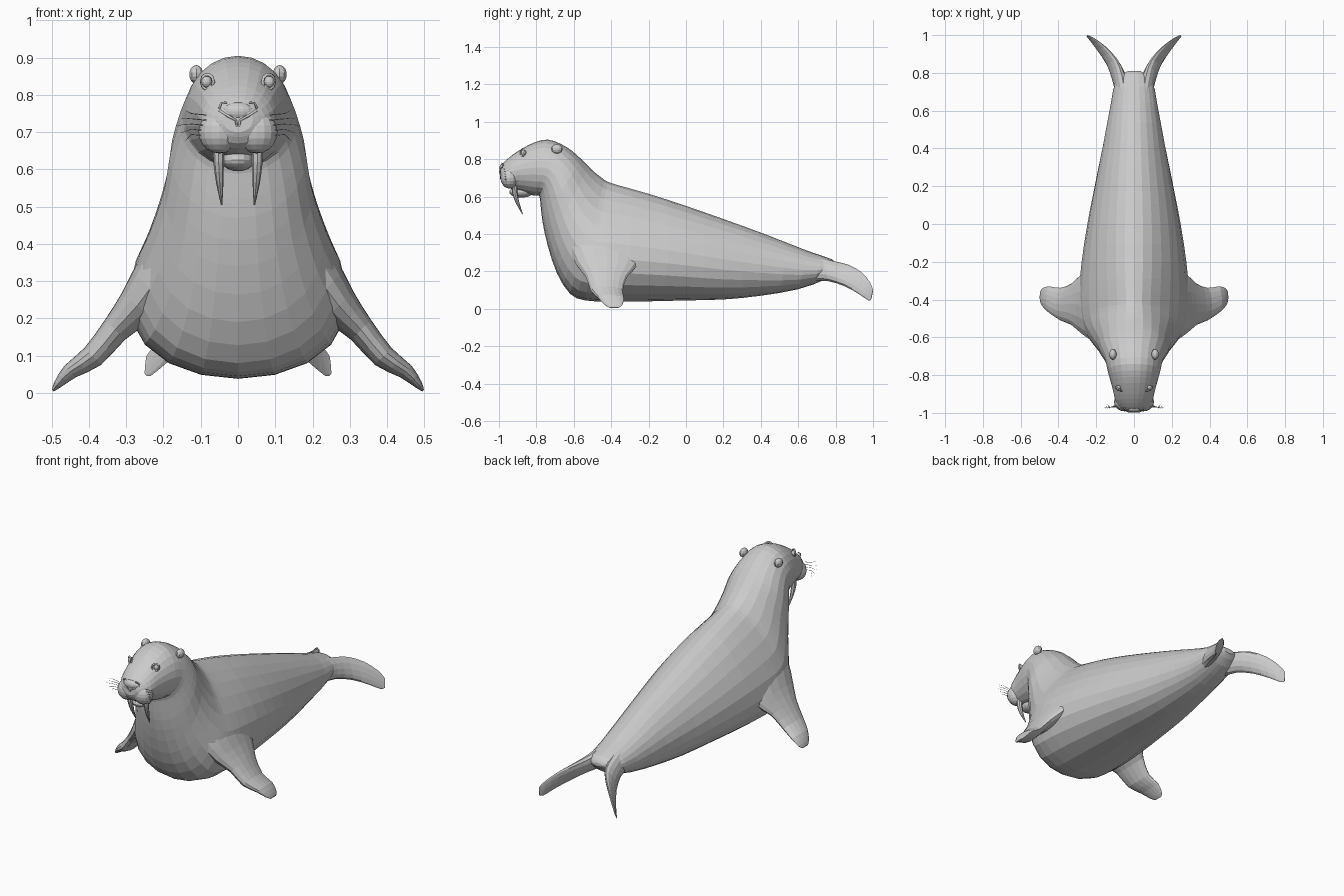
import bpy, bmesh
from math import sin, cos, pi
from mathutils import Vector, Matrix

if "Cube" in bpy.data.objects:
    bpy.data.objects.remove(bpy.data.objects["Cube"])


def finish(name, bm, mirror=False):
    bmesh.ops.recalc_face_normals(bm, faces=bm.faces)
    me = bpy.data.meshes.new(name)
    bm.to_mesh(me)
    bm.free()
    ob = bpy.data.objects.new(name, me)
    bpy.context.collection.objects.link(ob)
    if mirror:
        ob.modifiers.new("mirror", 'MIRROR').use_mirror_merge = False
    return ob


def refine(st, m):
    # Catmull-Rom interpolation of whole station tuples
    out = []
    for i in range(len(st) - 1):
        quad = [st[max(0, min(len(st) - 1, i + d))] for d in (-1, 0, 1, 2)]
        for s in range(m):
            t = s / m
            out.append(tuple(
                0.5 * (2 * b + (c - a) * t + (2 * a - 5 * b + 4 * c - d) * t * t
                       + (3 * b - a - 3 * c + d) * t ** 3)
                for a, b, c, d in zip(*quad)))
    out.append(st[-1])
    return out


def ring(a, b, side, w, k=0.0, n=24):
    # oval from point a to point b; k > 0 makes it heavier near a
    a, b, side = Vector(a), Vector(b), Vector(side).normalized()
    pts = []
    for i in range(n):
        t = 2 * pi * i / n
        pts.append(a.lerp(b, (1 - cos(t)) / 2) + side * (w * sin(t) * (1 + k * cos(t))))
    return pts


def loft(name, rings, mirror=False):
    bm = bmesh.new()
    rows = [[bm.verts.new(p) for p in r] for r in rings]
    n = len(rows[0])
    for r, q in zip(rows, rows[1:]):
        for i in range(n):
            j = (i + 1) % n
            bm.faces.new((r[i], r[j], q[j], q[i]))
    bm.faces.new(rows[0])
    bm.faces.new(rows[-1])
    return finish(name, bm, mirror)


def ellipsoid(name, c, r, mirror=False, seg=16):
    bm = bmesh.new()
    bmesh.ops.create_uvsphere(bm, u_segments=seg, v_segments=seg // 2 + 2, radius=1,
                              matrix=Matrix.LocRotScale(Vector(c), None, Vector(r)))
    return finish(name, bm, mirror)


def tube(name, paths, r0, r1):
    # thin mirrored strands along point paths
    cu = bpy.data.curves.new(name, 'CURVE')
    cu.dimensions = '3D'
    cu.bevel_depth = 1.0
    cu.bevel_resolution = 0
    for path in paths:
        for s in (1, -1):
            sp = cu.splines.new('POLY')
            sp.points.add(len(path) - 1)
            for i, (x, y, z) in enumerate(path):
                sp.points[i].co = (s * x, y, z, 1)
                sp.points[i].radius = r0 + (r1 - r0) * i / (len(path) - 1)
    ob = bpy.data.objects.new(name, cu)
    bpy.context.collection.objects.link(ob)


# Body, neck and head: bottom y, z, top y, z, half width, pear factor
body = [
    (.81, .215, .81, .235, .03, 0), (.75, .16, .78, .265, .095, 0),
    (.6, .105, .65, .31, .125, .05), (.4, .07, .42, .40, .165, .15),
    (.2, .05, .2, .48, .205, .2), (0, .045, 0, .55, .24, .25),
    (-.2, .04, -.2, .615, .265, .32), (-.4, .038, -.36, .66, .275, .4),
    (-.54, .045, -.42, .68, .27, .4), (-.62, .08, -.45, .70, .255, .33),
    (-.69, .19, -.485, .727, .225, .2), (-.74, .34, -.52, .76, .197, .08),
    (-.768, .47, -.56, .80, .183, 0), (-.778, .56, -.61, .845, .165, 0),
    (-.785, .605, -.67, .882, .15, 0), (-.81, .605, -.74, .905, .14, 0),
    (-.85, .615, -.81, .89, .125, 0), (-.90, .63, -.87, .86, .11, 0),
    (-.945, .645, -.925, .825, .098, .05), (-.98, .67, -.965, .792, .075, .1),
    (-.995, .70, -.99, .765, .04, 0),
]
loft("body", [ring((0, a, b), (0, c, d), (1, 0, 0), w, k)
              for a, b, c, d, w, k in refine(body, 2)])

# Front flippers: centre x, z, front y, rear y, half thickness
flip = [
    (.13, .42, -.64, -.27, .08), (.20, .33, -.63, -.25, .075),
    (.27, .235, -.585, -.26, .055), (.33, .17, -.535, -.315, .038),
    (.39, .098, -.51, -.338, .032), (.45, .058, -.47, -.33, .022),
    (.485, .022, -.435, -.34, .011), (.497, .006, -.41, -.36, .003),
]
loft("front_flipper", [ring((x, f, z), (x, r, z), (.7, 0, .7), w, .15, 16)
                       for x, z, f, r, w in refine(flip, 2)], True)

# Tail flippers: bottom x, y, z, top x, y, z, half thickness
tail = [
    (.07, .68, .15, .05, .70, .28, .04), (.095, .76, .148, .065, .79, .255, .035),
    (.14, .85, .12, .095, .87, .235, .022), (.195, .925, .078, .155, .94, .195, .012),
    (.235, .975, .045, .215, .985, .14, .006), (.25, .99, .05, .245, 1.0, .10, .002),
]
loft("tail_flipper", [ring(t[:3], t[3:6], (1, -.6, .3), t[6], 0, 12)
                      for t in refine(tail, 2)], True)

# Muzzle pads, lower jaw and ear folds
ellipsoid("whisker_pad", (.05, -.942, .70), (.056, .05, .057), True)
ellipsoid("lower_jaw", (0, -.88, .625), (.045, .065, .03))
ellipsoid("ear_fold", (.112, -.69, .855), (.02, .03, .025), True, 10)

# Eyes with lids
ellipsoid("eye", (.084, -.868, .835), (.014, .014, .016), True, 12)
lid = [(.082 + .016 * cos(t * pi / 5), -.874 + .01 * cos(t * pi / 5),
        .835 + .02 * sin(t * pi / 5)) for t in range(11)]
tube("eyelid", [lid], .005, .005)

# Nose with curled nostril ridges
ellipsoid("nose", (0, -.975, .755), (.042, .022, .025))
tube("nostril", [[(.05, -.975, .765), (.045, -.985, .778), (.03, -.985, .78)],
                 [(.05, -.978, .758), (.03, -.994, .745), (.006, -.996, .732),
                  (.003, -.992, .715)]], .004, .003)

# Tusks: y, z, x, radius
tusk = [(-.915, .67, .052, .015), (-.915, .62, .052, .014),
        (-.90, .565, .049, .010), (-.873, .505, .044, .002)]
loft("tusk", [ring((x, y - r, z), (x, y + r, z), (1, 0, 0), r, 0, 8)
              for y, z, x, r in refine(tusk, 2)], True)

# Whiskers
whiskers = []
for i in range(5):
    z = .69 + .014 * i
    whiskers.append([(.085, -.955 - .004 * i, z), (.125, -.97, z + .004),
                     (.165 - .012 * abs(i - 2), -.955 - .008 * i, z + .006 * (i - 2))])
tube("whiskers", whiskers, .0015, .0005)
